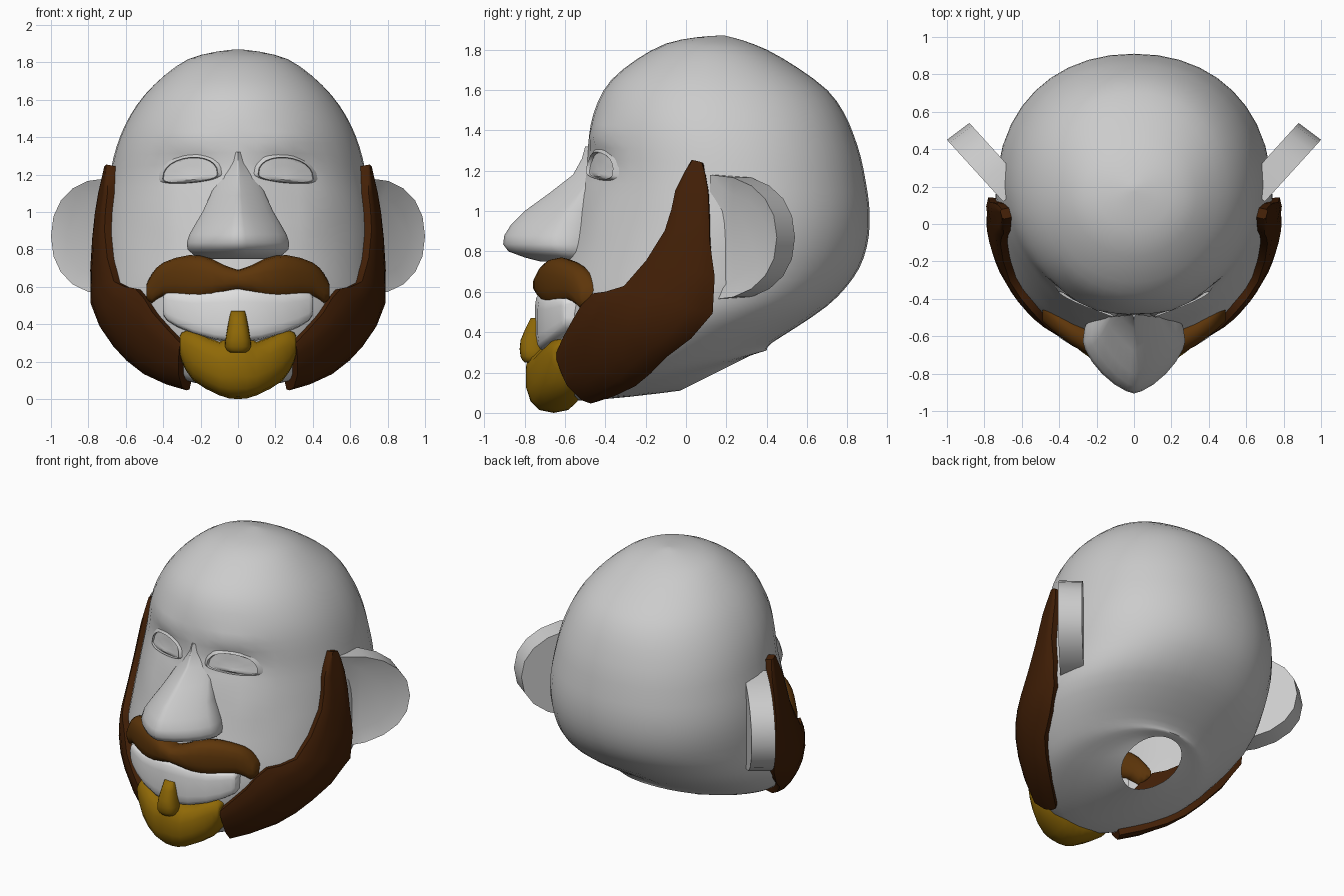
import bpy, bmesh
from math import sin, cos, pi, exp, sqrt, radians
from mathutils import Vector
from mathutils.bvhtree import BVHTree

cube = bpy.data.objects.get("Cube")
if cube:
    bpy.data.objects.remove(cube)


def material(name, *color):
    mat = bpy.data.materials.new(name)
    mat.use_nodes = True
    mat.diffuse_color = (*color, 1)
    mat.node_tree.nodes["Principled BSDF"].inputs["Base Color"].default_value = (*color, 1)
    return mat


GREY = material("grey skin", .6, .6, .6)
LIGHT = material("light mouth grey", .74, .74, .74)
DARK = material("dark brown", .055, .014, .002)
BROWN = material("mid brown", .11, .036, .003)
GOLD = material("golden brown", .275, .14, .002)


def finish(name, bm, mat, mirror=False, angle=50):
    """Turn a bmesh into a shaded object, optionally mirrored left to right."""
    bmesh.ops.recalc_face_normals(bm, faces=bm.faces)
    mesh = bpy.data.meshes.new(name)
    bm.to_mesh(mesh)
    bm.free()
    mesh.materials.append(mat)
    ob = bpy.data.objects.new(name, mesh)
    bpy.context.collection.objects.link(ob)
    bpy.ops.object.select_all(action='DESELECT')
    ob.select_set(True)
    bpy.context.view_layer.objects.active = ob
    bpy.ops.object.shade_smooth_by_angle(angle=radians(angle))
    if mirror:
        ob.modifiers.new("Mirror", 'MIRROR').use_mirror_merge = False
    return ob


def skin(name, rows, mat, caps=(True, True), **options):
    """Join cyclic rows of points into a tube, with optional end caps."""
    bm = bmesh.new()
    grid = [[bm.verts.new(point) for point in row] for row in rows]
    count = len(grid[0])
    for row, following in zip(grid, grid[1:]):
        for i in range(count):
            j = (i + 1) % count
            bm.faces.new((row[i], row[j], following[j], following[i]))
    for wanted, row in zip(caps, (grid[0], grid[-1])):
        if wanted:
            bm.faces.new(row)
    return finish(name, bm, mat, **options)


def spow(value, n):
    """Signed power that squares off or sharpens an oval."""
    return (1 if value >= 0 else -1) * abs(value) ** (2 / n)


def refine(table):
    """Add a smoothly interpolated row between each pair of rows."""
    padded = [table[0], *table, table[-1]]
    out = []
    for before, a, b, after in zip(padded, padded[1:], padded[2:], padded[3:]):
        middle = [(9 * (q + r) - p - s) / 16 for p, q, r, s in zip(before, a, b, after)]
        out += [a, middle]
    return out + [table[-1]]


def ring(front_y, front_z, back_y, back_z, width, front_n, back_n, seg):
    """Tilted oval through a front point and a back point."""
    points = []
    for i in range(seg):
        turn = 2 * pi * i / seg
        n = front_n if cos(turn) > 0 else back_n
        f = (1 - spow(cos(turn), n)) / 2
        points.append(Vector((width * spow(sin(turn), n),
                              front_y + (back_y - front_y) * f,
                              front_z + (back_z - front_z) * f)))
    return points


# Head: front y, z, back y, z, half width; ends at the open neck
HEAD = [
    (.17, 1.87, .19, 1.87, .01), (-.1, 1.83, .4, 1.8, .27), (-.37, 1.65, .7, 1.6, .5),
    (-.47, 1.43, .83, 1.38, .63), (-.48, 1.2, .89, 1.15, .69), (-.53, .95, .91, .93, .73),
    (-.64, .68, .86, .72, .74), (-.69, .42, .7, .53, .73), (-.66, .15, .43, .35, .57),
    (-.55, .06, .4, .31, .42), (-.03, .11, .35, .3, .19)]

# Soft facial forms: x, z, x spread, z spread, push forward
FORMS = {"nose root": (0, 1, .16, .22, .06), "brow": (.24, 1.38, .14, .05, .02),
         "socket": (.25, 1.22, .13, .07, -.03), "cheek": (.36, .95, .13, .13, .025)}


def sculpt(point):
    if point.y < 0:
        for x, z, spread_x, spread_z, push in FORMS.values():
            across = (abs(point.x) - x) / spread_x
            along = (point.z - z) / spread_z
            point.y -= push * exp(-across ** 2 - along ** 2)
    return point


# The lower face tapers more sharply toward the chin
head_rows = [ring(*row, min(2, 1.75 + row[1] / 4), 2.15, 40) for row in refine(refine(HEAD))]
head = skin("head", [[sculpt(point) for point in row] for row in head_rows],
            GREY, caps=(True, False), angle=60)
tree = BVHTree.FromPolygons([vert.co.copy() for vert in head.data.vertices],
                            [list(face.vertices) for face in head.data.polygons])


def lump(name, table, back_y, roundness, mat):
    """Upright form from front y, height and half width; rounder lower down."""
    rows = [ring(y, z, back_y, z, width, roundness - z, 2, 24) for y, z, width in refine(table)]
    skin(name, rows, mat, angle=70)


lump("nose", [(-.5, 1.32, .06), (-.56, 1.18, .11), (-.8, 1, .19), (-.9, .88, .26),
              (-.88, .8, .27), (-.72, .75, .2)], -.35, 2.3, GREY)
lump("chin_tuft", [(-.77, .47, .04), (-.82, .36, .06), (-.82, .28, .07), (-.8, .25, .05)],
     -.68, 2.8, GOLD)


# Eyes: thin lid rim around a shallow bulge, laid on the face
def eye_ring(scale, lift, seg=24):
    points = []
    for i in range(seg):
        turn = 2 * pi * i / seg
        across = .145 * scale * cos(turn)
        up = scale * spow(sin(turn), 2.4)
        z = 1.19 + up * (.1 if up > 0 else .03) - across / 12
        start = Vector((.255 + across, -2, z))
        hit = tree.ray_cast(start, Vector((0, 1, 0)))[0]
        points.append(hit - Vector((0, lift, 0)))
    return points


LIDS = [(1.25, -.01), (1.02, .016), (.99, -.002), (.6, .012), (.1, .017)]
skin("eyes", [eye_ring(*lid) for lid in LIDS], GREY, caps=(False, True), mirror=True, angle=40)

# Ears: half oval swept back from the head, given thickness and a dished front
bm = bmesh.new()
outline = []
for i in range(11):
    turn = pi * i / 10
    reach = spow(sin(turn), 2.2)
    outline.append(bm.verts.new((.7 + .3 * reach, .12 + .33 * reach,
                                 .87 + .31 * spow(cos(turn), 2.2))))
ear_front = bm.faces.new(outline)
extruded = bmesh.ops.extrude_face_region(bm, geom=[ear_front], use_keep_orig=True)
thickness = Vector((-.12, .09, 0))
for item in extruded["geom"]:
    if isinstance(item, bmesh.types.BMVert):
        item.co += thickness
bmesh.ops.inset_individual(bm, faces=[ear_front], thickness=.09, depth=0)
for vert in ear_front.verts:
    vert.co += thickness / 6
finish("ears", bm, GREY, mirror=True)

# Side beard: front-edge point and back-edge point, from sideburn to chin
BEARD = [
    (.68, .03, 1.25, .7, .08, 1.24), (.69, -.05, 1.1, .73, .11, 1.1),
    (.7, -.1, .9, .74, .12, .85), (.62, -.28, .62, .74, .13, .5),
    (.5, -.42, .58, .65, -.1, .27), (.43, -.53, .46, .48, -.25, .14),
    (.3, -.63, .3, .25, -.45, .09)]


def on_head(point, lift):
    spot, normal, _, _ = tree.find_nearest(point)
    return spot + normal * lift


beard_rows = []
for row in refine(BEARD):
    start, end = Vector(row[:3]), Vector(row[3:])
    outer = [on_head(start.lerp(end, k / 8), .04 if k in (0, 8) else .05) for k in range(9)]
    beard_rows.append([on_head(start, -.02), *outer, on_head(end, -.02)])
skin("side_beard", beard_rows, DARK, mirror=True, angle=45)


def ribbon(name, half, front_y, curve, depth, mat, n=2.5, seg=14):
    """Symmetric band wrapped round the face, from x, top and bottom."""
    stations = [(-x, top, bottom) for x, top, bottom in half[:0:-1]] + half
    rows = []
    for x, top, bottom in refine(stations):
        thick = depth / 2 * sqrt(1 - .64 * min(1, abs(x) / half[-1][0]) ** 2)
        middle_y = front_y + curve * x * x + thick
        turns = [2 * pi * i / seg for i in range(seg)]
        rows.append([(x, middle_y - thick * spow(sin(turn), n),
                      (top + bottom) / 2 + (top - bottom) / 2 * spow(cos(turn), n))
                     for turn in turns])
    skin(name, rows, mat)


ribbon("moustache", [(0, .69, .58), (.14, .75, .54), (.26, .77, .53), (.4, .73, .55),
                     (.46, .67, .51), (.49, .61, .54)], -.76, 1, .17, BROWN)
ribbon("mouth", [(0, .6, .3), (.24, .57, .35), (.38, .57, .42), (.4, .54, .47)],
       -.75, .9, .13, LIGHT, n=4)
ribbon("goatee", [(0, .36, 0), (.1, .31, .02), (.24, .37, .1), (.3, .36, .2),
                  (.31, .33, .25)], -.795, 1.4, .28, GOLD)
